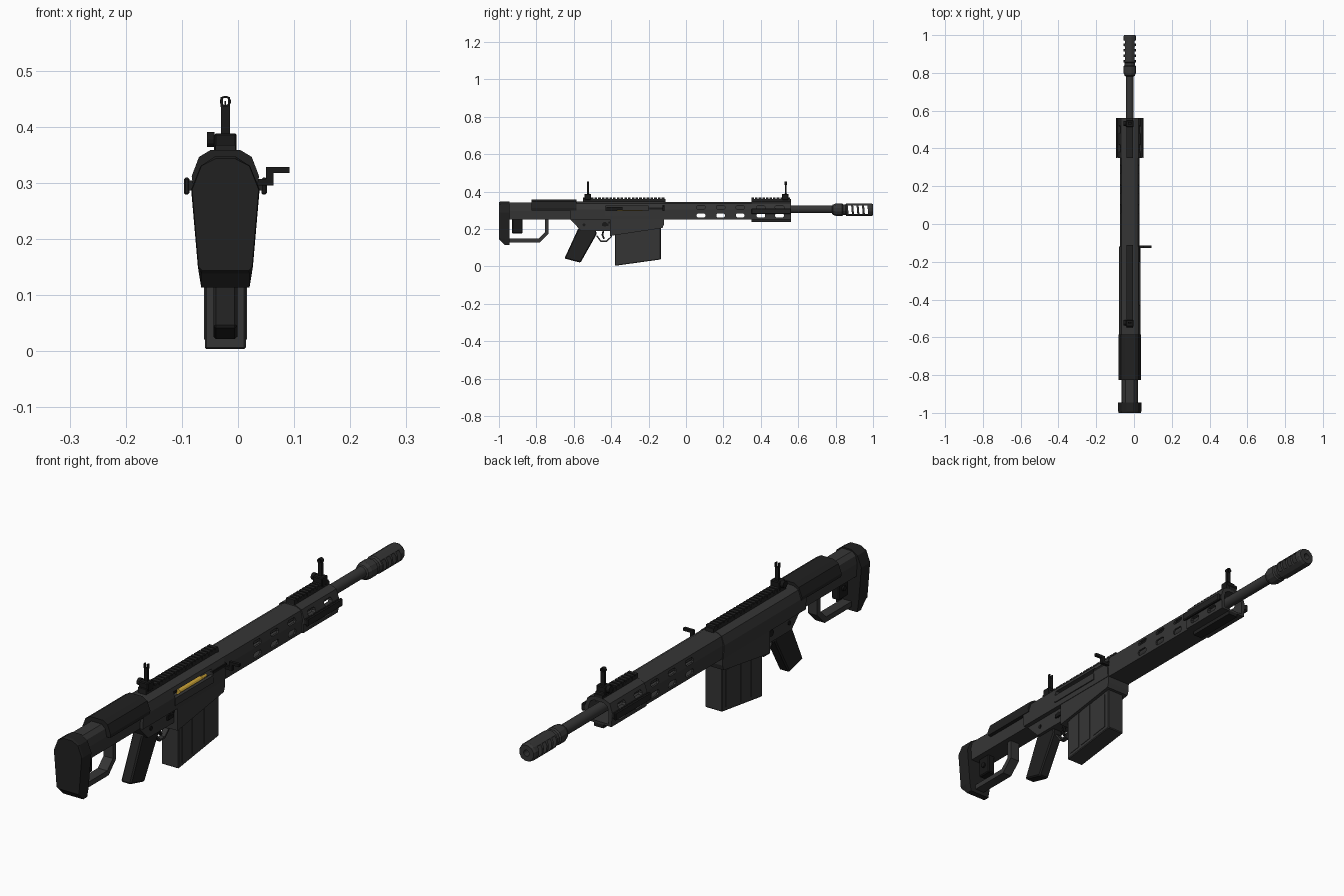
import bpy, bmesh, math
from mathutils import Vector, Matrix

if "Cube" in bpy.data.objects:
    bpy.data.objects.remove(bpy.data.objects["Cube"])

CX = -0.0225  # centre line of the body


def material(name, rgb):
    m = bpy.data.materials.new(name)
    m.diffuse_color = (*rgb, 1)
    m.use_nodes = True
    m.node_tree.nodes["Principled BSDF"].inputs["Base Color"].default_value = m.diffuse_color
    return m


METAL = material("gunmetal", (0.036, 0.036, 0.036))
DARK = material("dark rubber", (0.015, 0.015, 0.015))
BLACK = material("black fittings", (0.009, 0.009, 0.009))
BRASS = material("brass", (0.62, 0.38, 0.04))


def finish(name, bm, mat, bevel=0):
    bmesh.ops.recalc_face_normals(bm, faces=bm.faces)
    if bevel:
        bmesh.ops.bevel(bm, geom=bm.edges[:], offset=bevel, segments=1, affect='EDGES')
    me = bpy.data.meshes.new(name)
    bm.to_mesh(me)
    bm.free()
    me.materials.append(mat)
    ob = bpy.data.objects.new(name, me)
    bpy.context.collection.objects.link(ob)
    return ob


def loft(name, rings, mat, bevel=0):
    bm = bmesh.new()
    vs = [[bm.verts.new(p) for p in r] for r in rings]
    n = len(vs[0])
    for a, b in zip(vs, vs[1:]):
        for i in range(n):
            bm.faces.new((a[i], a[(i + 1) % n], b[(i + 1) % n], b[i]))
    bm.faces.new(vs[0])
    bm.faces.new(vs[-1])
    return finish(name, bm, mat, bevel)


def section(half, y):
    """Mirror a half outline (x offset, z) about the centre line at depth y."""
    return [(CX + x, y, z) for x, z in half] + [(CX - x, y, z) for x, z in reversed(half)]


def prism_y(name, half, y0, y1, mat, bevel=0):
    return loft(name, [section(half, y0), section(half, y1)], mat, bevel)


def prism_x(name, side, hw, mat, bevel=0):
    return loft(name, [[(CX + s * hw, y, z) for y, z in side] for s in (-1, 1)], mat, bevel)


def box(name, x0, x1, y0, y1, z0, z1, mat, bevel=0):
    return loft(name, [[(x, y0, z0), (x, y1, z0), (x, y1, z1), (x, y0, z1)] for x in (x0, x1)], mat, bevel)


def cbox(name, hw, *rest):
    return box(name, CX - hw, CX + hw, *rest)


def strap(name, pts, hw, t, mat):
    """Flat bar bent along a (y, z) path."""
    pts = [Vector(p) for p in pts]
    left, right = [], []
    for i, p in enumerate(pts):
        d0 = (p - pts[i - 1]).normalized() if i else (pts[1] - p).normalized()
        d1 = (pts[i + 1] - p).normalized() if i + 1 < len(pts) else d0
        n0 = Vector((-d0.y, d0.x))
        m = (n0 + Vector((-d1.y, d1.x))).normalized()
        off = m * (t / 2 / m.dot(n0))
        left.append(p + off)
        right.append(p - off)
    return prism_x(name, [tuple(p) for p in left + right[::-1]], hw, mat)


def lathe(name, prof, zc, n, mat, xc=CX):
    """Closed (y, radius) profile turned about the bore axis."""
    bm = bmesh.new()
    rings = [[bm.verts.new((xc + r * math.cos(a), y, zc + r * math.sin(a)))
              for a in (2 * math.pi * (k + .5) / n for k in range(n))] for y, r in prof]
    for a, b in zip(rings, rings[1:] + rings[:1]):
        for i in range(n):
            bm.faces.new((a[i], a[(i + 1) % n], b[(i + 1) % n], b[i]))
    return finish(name, bm, mat)


def pin(name, x0, x1, y, z, r, mat, n=12):
    circle = [(y + r * math.cos(2 * math.pi * k / n), z + r * math.sin(2 * math.pi * k / n)) for k in range(n)]
    return loft(name, [[(x, *p) for p in circle] for x in (x0, x1)], mat)


def cut(ob, cutters):
    for c in cutters:
        m = ob.modifiers.new("cut", 'BOOLEAN')
        m.operation, m.solver, m.object = 'DIFFERENCE', 'EXACT', c
    bpy.context.view_layer.update()
    ob.data = bpy.data.meshes.new_from_object(ob.evaluated_get(bpy.context.evaluated_depsgraph_get()))
    ob.modifiers.clear()
    for c in cutters:
        bpy.data.objects.remove(c)


def smooth(ob):
    bpy.ops.object.select_all(action='DESELECT')
    ob.select_set(True)
    bpy.context.view_layer.objects.active = ob
    bpy.ops.object.shade_smooth_by_angle(angle=math.radians(35))


# Butt pad with sloping toe
def pad(y, low, s=1):
    return section([(.018 * s, .347 - .004 / s * (s < 1)), (.044 * s, .33), (.061 * s, .288),
                    (.049 * s, .15), (.043 * s, low)], y)


loft("butt_pad", [pad(-1, .144, .97), pad(-.992, .138), pad(-.968, .113), pad(-.944, .113)], DARK)

# Rear tube, stock frame and monopod block
prism_y("rear_tube", [(.022, .342), (.037, .328), (.043, .30), (.040, .25)], -.945, -.6, METAL)
strap("stock_frame", [(-.745, .26), (-.745, .178), (-.785, .138), (-.95, .138)], .02, .02, METAL)
cbox("stock_block", .016, -.93, -.873, .176, .255, BLACK, .004)
pin("stock_block_pin", CX - .022, CX + .022, -.9, .215, .01, BLACK)
prism_y("cheek_rest", [(.027, .358), (.047, .346), (.06, .312), (.058, .298)], -.826, -.585, DARK)

# Receiver with ejection port
receiver = prism_y("receiver", [(.024, .347), (.045, .336), (.056, .303), (.052, .25)], -.62, -.12, METAL)
cut(receiver, [box("port_cutter", CX - .005, .1, -.43, -.2, .275, .322, METAL)])
box("port_lip", .022, .035, -.43, -.2, .27, .299, METAL)
cbox("bolt", .022, -.425, -.34, .29, .318, BLACK)
lathe("cartridge", [(-.37, .001), (-.37, .011), (-.24, .011), (-.225, .006), (-.19, .005), (-.19, .001)],
      .292, 12, BRASS, .004)
box("handle_track", .022, .0335, -.2, -.115, .303, .314, BLACK)

# Charging handle
box("handle_root", .02, .063, -.126, -.114, .295, .307, BLACK)
box("handle_stalk", .05, .063, -.126, -.114, .295, .327, BLACK)
box("handle_arm", .05, .092, -.126, -.114, .317, .328, BLACK)

# Lower receiver, magazine well and magazine
prism_x("lower_receiver", [(-.625, .256), (-.56, .19), (-.39, .19), (-.39, .256)], .034, METAL)
prism_x("magazine_well", [(-.405, .256), (-.405, .163), (-.125, .205), (-.118, .225), (-.118, .256)], .05, METAL)
prism_x("magazine", [(-.38, .21), (-.38, .003), (-.135, .037), (-.135, .23)], .0365, METAL, .003)
for i, (a, b) in enumerate([(-.36, -.31), (-.298, -.245), (-.225, -.155)]):
    prism_x(f"magazine_panel_{i}", [(a, .19), (a, .018 + (a + .38) * .139),
                                    (b, .018 + (b + .38) * .139), (b, .19)], .0385, METAL)

# Grip, trigger, guard and pins
prism_x("grip", [(-.575, .205), (-.482, .2), (-.478, .172), (-.564, .02), (-.65, .042)], .0215, DARK, .005)
strap("trigger_guard", [(-.478, .165), (-.455, .134), (-.425, .134), (-.4, .158), (-.4, .18)], .01, .007, METAL)
strap("trigger", [(-.44, .195), (-.447, .168), (-.438, .148)], .005, .009, BLACK)
for y, z, r in [(-.545, .222, .008), (-.435, .225, .013), (-.41, .235, .006)]:
    pin("receiver_pin", CX - .037, CX + .037, y, z, r, BLACK)
box("selector", CX + .034, CX + .04, -.45, -.415, .216, .23, BLACK)


# Vented hollow handguard, narrow then wide
def vents(ys):
    return [cbox("vent_cutter", .2, y - .023, y + .023, z0, z1, METAL, .006)
            for y in ys for z0, z1 in ((.261, .283), (.305, .325))]


hollow = [(.02, .335), (.036, .326), (.043, .303), (.041, .258)]
guard = prism_y("handguard", [(.024, .345), (.044, .335), (.051, .303), (.048, .25)], -.12, .36, METAL)
cut(guard, [prism_y("hollow_cutter", hollow, -.05, .4, METAL)] + vents([.08, .185, .29]))
front = prism_y("front_guard", [(.024, .348), (.047, .338), (.058, .305), (.054, .25)], .35, .562, METAL)
cut(front, [prism_y("hollow_cutter", hollow, .3, .6, METAL)] + vents([.4, .5]))
for s in (-1, 1):
    box("side_rail", *sorted((CX + s * .052, CX + s * .066)), .35, .562, .286, .304, DARK)
    box("side_rail_head", *sorted((CX + s * .064, CX + s * .074)), .35, .562, .279, .309, DARK, .003)
cbox("bottom_rail", .02, .35, .562, .236, .254, DARK)


# Top rails with cross grooves
def rail(name, y0, y1):
    cbox(name, .017, y0, y1, .342, .36, DARK)
    n = round((y1 - y0) / .02)
    step = (y1 - y0) / n
    for i in range(n):
        cbox(name + "_tooth", .018, y0 + i * step, y0 + (i + .72) * step, .354, .367, DARK)


rail("rear_rail", -.55, -.11)
rail("front_rail", .35, .562)


# Folding sights
def sight(name, y):
    cbox(name + "_base", .02, y - .02, y + .016, .355, .388, BLACK, .003)
    pin(name + "_knob", CX - .033, CX - .019, y, .377, .0135, BLACK)
    cbox(name + "_stem", .008, y - .005, y + .005, .38, .437, BLACK)


sight("rear_sight", -.523)
for s in (-1, 1):
    cbox("rear_sight_prong", .002, -.528, -.518, .435, .453, BLACK).location.x = s * .0065
sight("front_sight", .533)
lathe("front_sight_hood", [(.526, .010), (.54, .010), (.54, .0065), (.526, .0065)], .445, 16, BLACK)
cbox("front_sight_post", .0015, .531, .535, .434, .446, BLACK)

# Barrel and muzzle brake
smooth(lathe("barrel", [(-.12, .021), (.8, .021), (.8, .011), (-.12, .011)], .305, 16, METAL))
brake = lathe("muzzle_brake", [(.78, .02), (.785, .028), (.80, .034), (.835, .034), (.84, .029), (.853, .029),
                               (.858, .035), (.99, .035), (1, .031), (1, .012), (.78, .012)], .303, 12, METAL)
slots = []
for i in range(4):
    y = .872 + i * .029
    slots.append(prism_x("slot_cutter", [(y - .003, .281), (y + .015, .281), (y + .011, .325), (y - .007, .325)],
                         .1, METAL))
cut(brake, slots)
